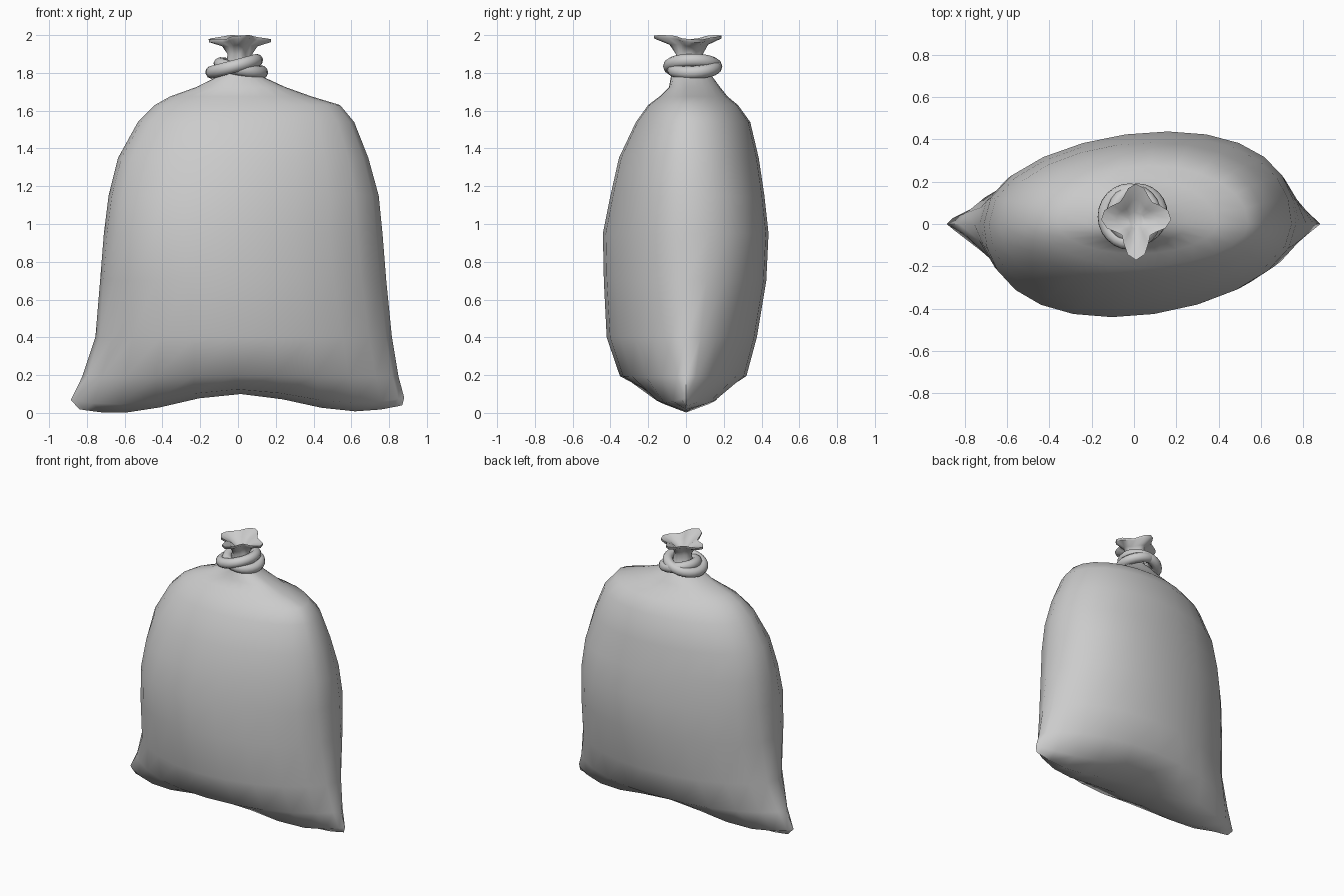
import bpy, bmesh, math

if "Cube" in bpy.data.objects:
    bpy.data.objects.remove(bpy.data.objects["Cube"])

SEG = 24


def seam(x):
    # wavy height of the bottom seam
    return 0.05 + 0.05 * math.cos(math.pi * x / 0.65) + 0.02 * max(0, x) ** 2


def ring(z, xl, xr, yf, yb, q=1.0, skew=0.0, w=0.0):
    # lens-like cross-section; q > 1 pinches the two ends, the back is fuller
    pts = []
    for i in range(SEG):
        a = math.tau * i / SEG
        c, s = math.cos(a), math.sin(a)
        if abs(s) < 1e-6:
            s = 0.0
        x = (xl + xr) / 2 + (xr - xl) / 2 * (c + skew * s * abs(s))
        y = yb * s ** (q * 0.93) if s > 0 else yf * abs(s) ** q
        pts.append((x, y, z + w * seam(x)))
    return pts


def ruffle(z, r, amp, wave, cx=0.01, cy=0.02):
    # gathered neck ring with four soft points
    pts = []
    for i in range(SEG):
        a = math.tau * i / SEG
        k = r * (1 + amp * math.cos(4 * a) + amp * 0.3 * math.sin(3 * a))
        pts.append((cx + 0.92 * k * math.cos(a), cy + k * math.sin(a),
                    z + wave * math.cos(2 * a + 2.5)))
    return pts


# sack body, bottom seam to shoulders
rings = [
    ring(0.0, -0.84, 0.87, 0, 0, 1, 0, 1),
    ring(0.045, -0.885, 0.88, -0.19, 0.19, 1.5, 0.0, 0.8),
    ring(0.19, -0.825, 0.85, -0.35, 0.32, 1.45, 0.04, 0.05),
    ring(0.40, -0.755, 0.815, -0.42, 0.375, 1.25, 0.08),
    ring(0.70, -0.73, 0.785, -0.435, 0.425, 1.08, 0.15),
    ring(0.95, -0.71, 0.765, -0.44, 0.437, 1.0, 0.18),
    ring(1.15, -0.685, 0.745, -0.40, 0.415, 1.0, 0.15),
    ring(1.35, -0.635, 0.69, -0.355, 0.385, 1.0, 0.1),
    ring(1.54, -0.53, 0.615, -0.265, 0.34, 1.0, 0.08),
    ring(1.63, -0.44, 0.54, -0.20, 0.275, 1.05, 0.05),
    ring(1.675, -0.36, 0.39, -0.14, 0.22, 1.05),
    ring(1.725, -0.22, 0.25, -0.09, 0.18),
    ring(1.78, -0.11, 0.13, -0.08, 0.14),
    # tied neck and flared mouth
    ruffle(1.82, 0.075, 0.05, 0),
    ruffle(1.90, 0.065, 0.1, 0),
    ruffle(1.945, 0.085, 0.2, 0.005),
    ruffle(1.972, 0.143, 0.24, 0.012),
    ruffle(1.988, 0.145, 0.24, 0.012),
    ruffle(1.965, 0.085, 0.2, 0.005),
    ruffle(1.93, 0.04, 0.1, 0),
]
bm = bmesh.new()
loops = [[bm.verts.new(p) for p in r] for r in rings]
for lo, hi in zip(loops, loops[1:]):
    for i in range(SEG):
        j = (i + 1) % SEG
        bm.faces.new((lo[i], lo[j], hi[j], hi[i]))
bm.faces.new(loops[-1])
bmesh.ops.remove_doubles(bm, verts=bm.verts, dist=0.0005)
bmesh.ops.recalc_face_normals(bm, faces=bm.faces)
mesh = bpy.data.meshes.new("sack")
bm.to_mesh(mesh)
bm.free()
sack = bpy.data.objects.new("sack", mesh)
bpy.context.collection.objects.link(sack)
bpy.context.view_layer.objects.active = sack
sack.select_set(True)
bpy.ops.object.shade_smooth_by_angle(angle=math.radians(60))


# two crossed cord loops around the neck
def cord(name, loc, rot, major):
    bpy.ops.mesh.primitive_torus_add(
        major_radius=major, minor_radius=0.035, major_segments=24,
        minor_segments=10, location=loc, rotation=rot)
    o = bpy.context.object
    o.name = name
    bpy.ops.object.shade_smooth()


cord("front_cord_loop", (-0.02, 0.035, 1.835), (0.0, -0.26, 0), 0.122)
cord("back_cord_loop", (0.015, 0.045, 1.825), (0.06, 0.2, 0), 0.112)
